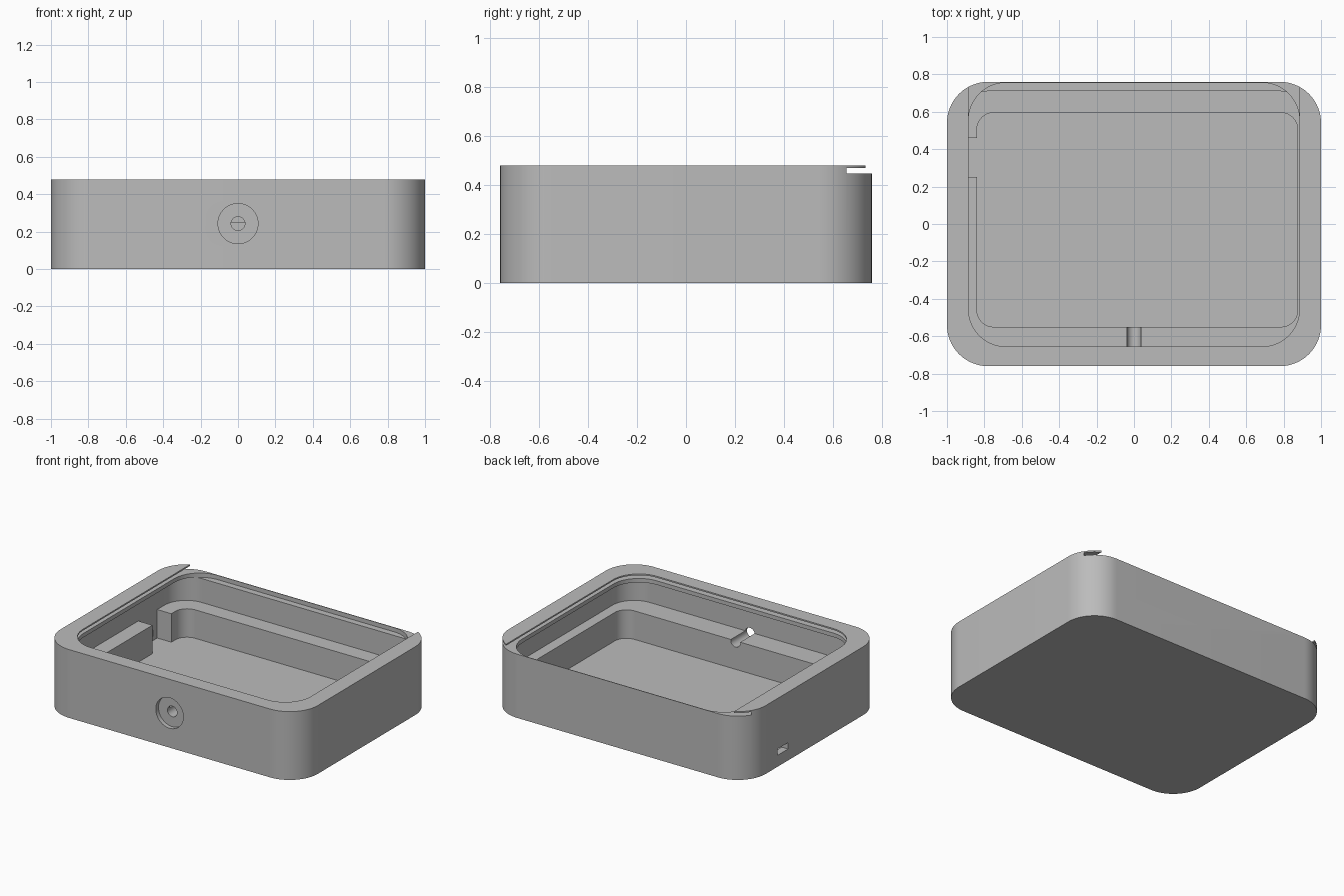
import bpy, bmesh, math
from mathutils import Matrix, Vector

default = bpy.data.objects.get("Cube")
if default:
    bpy.data.objects.remove(default, do_unlink=True)

grey = bpy.data.materials.new("light_grey_plastic")
grey.use_nodes = True
colour = (0.5, 0.5, 0.5, 1)
grey.diffuse_color = colour
grey.node_tree.nodes["Principled BSDF"].inputs["Base Color"].default_value = colour


def finish(bm, name):
    bmesh.ops.recalc_face_normals(bm, faces=bm.faces)
    mesh = bpy.data.meshes.new(name)
    bm.to_mesh(mesh)
    bm.free()
    mesh.materials.append(grey)
    obj = bpy.data.objects.new(name, mesh)
    bpy.context.collection.objects.link(obj)
    return obj


def rounded_prism(name, x, y, z, radius, steps=20):
    """Upright rounded-rectangle prism; x, y and z are (low, high) pairs."""
    bm = bmesh.new()
    ring = []
    for i, (cx, cy) in enumerate([(x[1] - radius, y[1] - radius), (x[0] + radius, y[1] - radius),
                                  (x[0] + radius, y[0] + radius), (x[1] - radius, y[0] + radius)]):
        for s in range(steps + 1):
            a = math.pi / 2 * (i + s / steps)
            ring.append(bm.verts.new((cx + radius * math.cos(a), cy + radius * math.sin(a), z[0])))
    base = bm.faces.new(ring)
    top = bmesh.ops.extrude_face_region(bm, geom=[base])["geom"]
    bmesh.ops.translate(bm, vec=(0, 0, z[1] - z[0]),
                        verts=[v for v in top if isinstance(v, bmesh.types.BMVert)])
    return finish(bm, name)


def box(name, x, y, z):
    bm = bmesh.new()
    bmesh.ops.create_cube(bm, size=1)
    for v in bm.verts:
        v.co = Vector([(lo + hi) / 2 + c * (hi - lo) for c, (lo, hi) in zip(v.co, (x, y, z))])
    return finish(bm, name)


def bore(name, radius, y, z):
    """Cylinder along y on the centre line."""
    bm = bmesh.new()
    bmesh.ops.create_cone(bm, cap_ends=True, segments=48, radius1=radius, radius2=radius,
                          depth=y[1] - y[0],
                          matrix=Matrix.Translation((0, sum(y) / 2, z)) @ Matrix.Rotation(math.pi / 2, 4, 'X'))
    return finish(bm, name)


# Outer shell
height, ledge, floor, lip = 0.48, 0.25, 0.05, 0.42
case = rounded_prism("sliding_lid_case", (-1, 1), (-0.76, 0.76), (0, height), 0.22)

cutters = [
    # Main cavity above the ledge, and the deeper pocket inside it
    rounded_prism("cavity", (-0.95, 0.95), (-0.71, 0.71), (ledge, lip), 0.17),
    rounded_prism("pocket", (-0.84, 0.875), (-0.55, 0.595), (floor, ledge + 0.05), 0.09),
    # Opening in the lip under the lid
    rounded_prism("lip_opening", (-0.885, 0.885), (-0.655, 0.755), (lip - 0.002, 0.46), 0.2),
    # Lid slot and top opening, both running out through the back
    rounded_prism("lid_slot", (-0.967, 0.967), (-0.73, 1.2), (0.448, 0.47), 0.2),
    rounded_prism("top_opening", (-0.885, 0.885), (-0.655, 1.2), (0.46, 0.6), 0.2),
    # Connector recess and port in the side wall
    box("connector_recess", (-0.95, -0.8), (0.25, 0.46), (floor, ledge + 0.04)),
    box("port", (-1.1, -0.9), (0.295, 0.415), (0.08, 0.125)),
    # Front counterbore and its through hole
    bore("counterbore", 0.107, (-0.9, -0.73), 0.243),
    bore("through_hole", 0.037, (-0.8, -0.5), 0.243),
]

for cutter in cutters:
    cutter.hide_render = True
    cut = case.modifiers.new(cutter.name, 'BOOLEAN')
    cut.operation, cut.solver, cut.object = 'DIFFERENCE', 'EXACT', cutter

# Bake the cuts, then drop the cutters
depsgraph = bpy.context.evaluated_depsgraph_get()
baked = bpy.data.meshes.new_from_object(case.evaluated_get(depsgraph))
case.modifiers.clear()
case.data = baked
baked.materials.clear()
baked.materials.append(grey)
for p in baked.polygons:
    p.material_index = 0
for cutter in cutters:
    bpy.data.objects.remove(cutter, do_unlink=True)

bpy.ops.object.select_all(action='DESELECT')
case.select_set(True)
bpy.context.view_layer.objects.active = case
bpy.ops.object.shade_smooth_by_angle(angle=math.radians(30))
